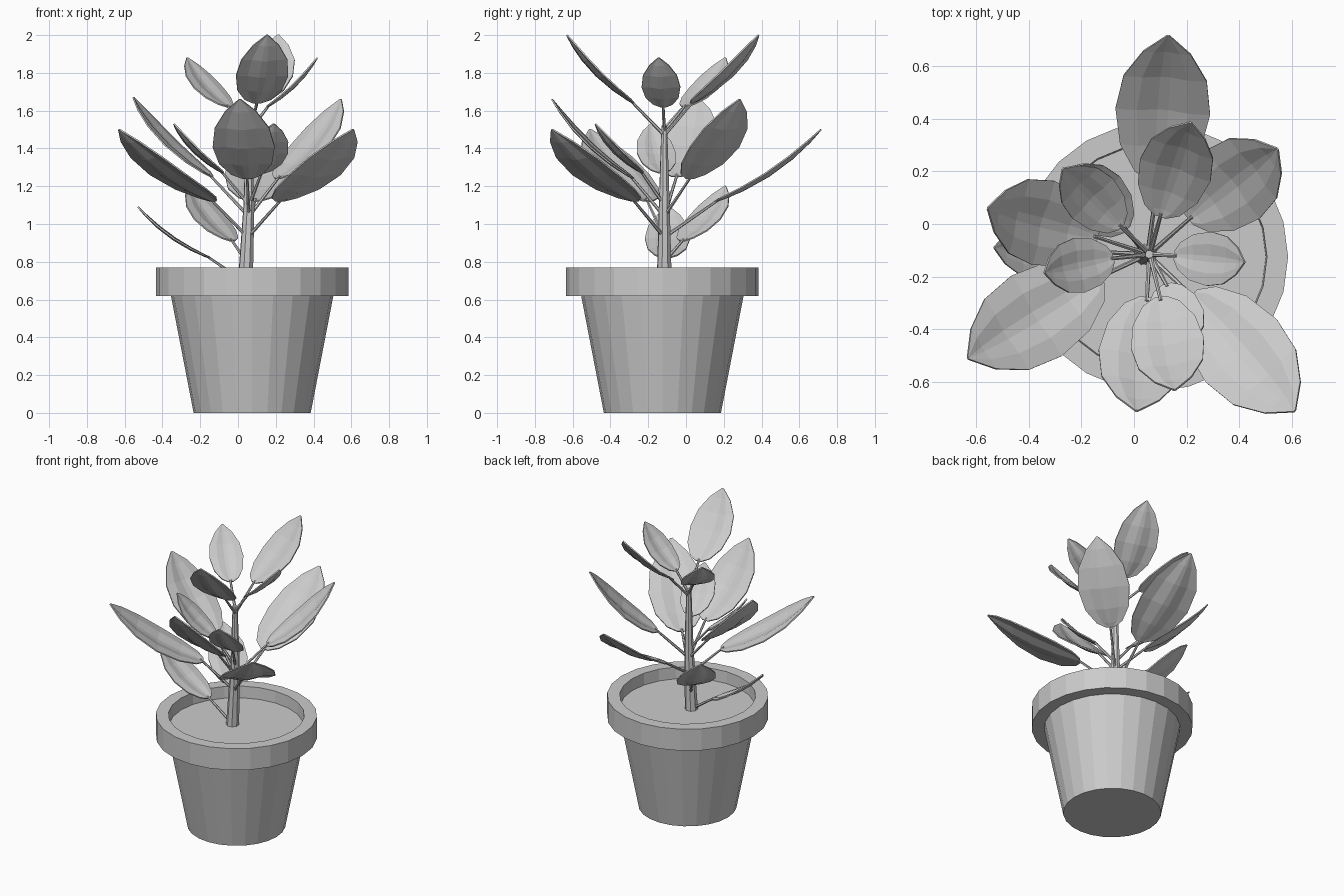
import bpy, bmesh, math
from mathutils import Vector

if "Cube" in bpy.data.objects:
    bpy.data.objects.remove(bpy.data.objects["Cube"])

CX, CY = 0.075, -0.125        # pot axis
SIDES = 24


def finish(name, bm):
    bmesh.ops.recalc_face_normals(bm, faces=bm.faces)
    me = bpy.data.meshes.new(name)
    bm.to_mesh(me)
    bm.free()
    ob = bpy.data.objects.new(name, me)
    bpy.context.collection.objects.link(ob)
    return ob


def lathe(name, profile):
    bm = bmesh.new()
    vs = [bm.verts.new((CX + r, CY, z)) for r, z in profile]
    edges = [bm.edges.new(p) for p in zip(vs, vs[1:])]
    bmesh.ops.spin(bm, geom=vs + edges, cent=(CX, CY, 0), axis=(0, 0, 1),
                   angle=2 * math.pi, steps=SIDES, use_merge=True)
    bmesh.ops.remove_doubles(bm, verts=bm.verts, dist=1e-5)
    return finish(name, bm)


def tube(bm, points, radii, sides):
    rings = []
    axis = (Vector(points[-1]) - Vector(points[0])).normalized()
    u = axis.cross(Vector((0.3, 1, 0.1))).normalized()
    v = axis.cross(u)
    for p, r in zip(points, radii):
        rings.append([bm.verts.new(Vector(p) + r * (math.cos(a) * u + math.sin(a) * v))
                      for a in (2 * math.pi * i / sides for i in range(sides))])
    for a, b in zip(rings, rings[1:]):
        for i in range(sides):
            j = (i + 1) % sides
            bm.faces.new((a[i], a[j], b[j], b[i]))
    bm.faces.new(rings[0])
    bm.faces.new(rings[-1])


# Pot with overhanging rim, and the soil inside
lathe("pot", [(0, 0), (0.31, 0), (0.43, 0.62), (0.51, 0.62), (0.51, 0.77),
              (0.43, 0.77), (0.425, 0.68)])
lathe("soil", [(0, 0.69), (0.427, 0.69)])

# Trunk
bm = bmesh.new()
tube(bm, [(0.038, -0.115, 0.67), (0.058, -0.115, 1.1), (0.058, -0.115, 1.52)],
     [0.042, 0.03, 0.016], 8)
finish("trunk", bm)

# Leaf outline: position along the blade, half width fraction
OUTLINE = [(0, 0.16), (0.06, 0.5), (0.22, 0.85), (0.45, 1), (0.68, 0.88), (0.87, 0.5), (1, 0.03)]
# Cross-section: position across, lift of the gently folded blade
SECTION = [(-1, 0.08), (-0.55, 0.09), (-0.12, 0.0), (0.12, 0.0), (0.55, 0.09), (1, 0.08)]


def leaf(name, base, tip, half, stem_z):
    base, tip = Vector(base), Vector(tip)
    d = tip - base
    side = d.cross(Vector((0, 0, 1))).normalized()
    up = side.cross(d).normalized()
    bm = bmesh.new()
    rows = []
    for t, w in OUTLINE:
        c = base + d * t - up * (0.28 * t * (1 - t) * d.length)
        rows.append([bm.verts.new(c + side * (s * w * half) + up * (h * w * half))
                     for s, h in SECTION])
    for a, b in zip(rows, rows[1:]):
        for i in range(len(SECTION) - 1):
            bm.faces.new((a[i], a[i + 1], b[i + 1], b[i]))
    ob = finish(name, bm)
    mod = ob.modifiers.new("thickness", 'SOLIDIFY')
    mod.thickness = 0.008
    mod.offset = 0
    # Leaf stalk
    bm = bmesh.new()
    tx = 0.04 + 0.02 * min(1, (stem_z - 0.69) / 0.4)
    tube(bm, [(tx, -0.115, stem_z), base + d * 0.03], [0.01, 0.007], 6)
    finish(name + "_stalk", bm)


# base of blade, tip, half width, height where the stalk leaves the trunk
LEAVES = [
    ((0.09, 0.16, 1.12), (0.13, 0.715, 1.50), 0.18, 0.93),
    ((0.22, -0.27, 1.12), (0.61, -0.71, 1.50), 0.18, 0.93),
    ((-0.13, -0.20, 1.12), (-0.63, -0.51, 1.50), 0.18, 0.93),
    ((0.21, 0.02, 1.24), (0.545, 0.285, 1.66), 0.165, 1.04),
    ((-0.14, -0.05, 1.25), (-0.555, 0.06, 1.67), 0.165, 1.04),
    ((0.05, -0.28, 1.24), (0.01, -0.71, 1.66), 0.165, 1.04),
    ((0.10, 0.03, 1.64), (0.215, 0.385, 2.0), 0.14, 1.47),
    ((0.10, -0.28, 1.64), (0.155, -0.63, 2.0), 0.14, 1.47),
    ((0.155, -0.12, 1.62), (0.42, -0.145, 1.88), 0.103, 1.49),
    ((-0.05, -0.01, 1.62), (-0.27, 0.21, 1.88), 0.108, 1.49),
    ((0.125, -0.23, 1.27), (0.19, -0.48, 1.53), 0.11, 1.1),
    ((-0.08, -0.13, 1.27), (-0.34, -0.185, 1.53), 0.105, 1.1),
    ((-0.03, -0.02, 0.91), (-0.26, 0.21, 1.20), 0.125, 0.8),
    ((-0.15, -0.105, 0.82), (-0.53, -0.09, 1.09), 0.12, 0.69),
]
for i, args in enumerate(LEAVES):
    leaf(f"leaf_{i + 1:02d}", *args)
